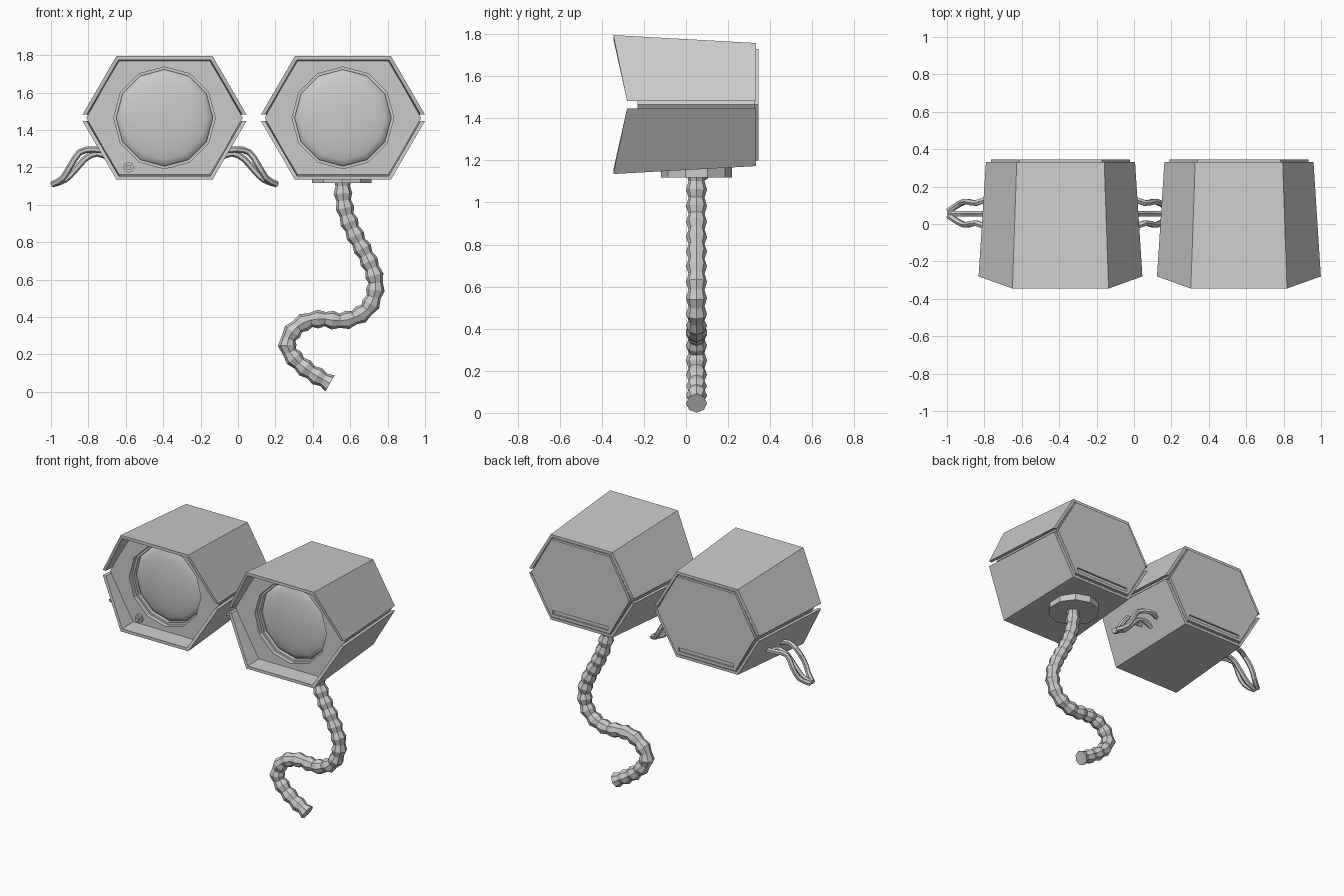
import bpy, bmesh
from math import sin, cos, pi, radians
from mathutils import Vector

if "Cube" in bpy.data.objects:
    bpy.data.objects.remove(bpy.data.objects["Cube"])

ZC = 1.465                 # height of the lamp axis
BACK = (0.91, 0.886)       # taper of the housing at the back


def loft(name, rings, cap=True):
    """Skin a list of equal-length closed rings."""
    bm = bmesh.new()
    vs = [[bm.verts.new(p) for p in r] for r in rings]
    n = len(rings[0])
    for a, b in zip(vs, vs[1:]):
        for i in range(n):
            j = (i + 1) % n
            bm.faces.new((a[i], a[j], b[j], b[i]))
    if cap:
        bm.faces.new(vs[0])
        bm.faces.new(vs[-1][::-1])
    bmesh.ops.recalc_face_normals(bm, faces=bm.faces)
    me = bpy.data.meshes.new(name)
    bm.to_mesh(me)
    bm.free()
    ob = bpy.data.objects.new(name, me)
    bpy.context.collection.objects.link(ob)
    return ob


def disc(cx, cz, r, y, n=12):
    return [(cx + r * cos(2 * pi * i / n), y, cz + r * sin(2 * pi * i / n)) for i in range(n)]


def hexagon(cx, y, w, t, h, sx=1, sz=1):
    pts = [(w, 0), (t, h), (-t, h), (-w, 0), (-t, -h), (t, -h)]
    return [(cx + x * sx, y, ZC + z * sz) for x, z in pts]


def cut(ob, cutter):
    m = ob.modifiers.new("cut", 'BOOLEAN')
    m.object = cutter
    m.solver = 'EXACT'
    bpy.context.view_layer.objects.active = ob
    bpy.ops.object.modifier_apply(modifier=m.name)
    bpy.data.objects.remove(cutter)


def resample(pts, n):
    """Catmull-Rom through pts, then n+1 evenly spaced points."""
    p = [Vector(q) for q in pts]
    p = [2 * p[0] - p[1]] + p + [2 * p[-1] - p[-2]]
    fine = []
    for a, b, c, d in zip(p, p[1:], p[2:], p[3:]):
        for k in range(12):
            t = k / 12
            fine.append(0.5 * (2 * b + (c - a) * t + (2 * a - 5 * b + 4 * c - d) * t ** 2
                               + (3 * b - a - 3 * c + d) * t ** 3))
    fine.append(p[-2])
    acc = [0]
    for a, b in zip(fine, fine[1:]):
        acc.append(acc[-1] + (b - a).length)
    out, j = [], 0
    for i in range(n + 1):
        s = acc[-1] * i / n
        while j < len(acc) - 2 and acc[j + 1] < s:
            j += 1
        out.append(fine[j].lerp(fine[j + 1], (s - acc[j]) / (acc[j + 1] - acc[j])))
    return out


def tube(name, path, radii, sides):
    rings = []
    for i, p in enumerate(path):
        t = (path[min(i + 1, len(path) - 1)] - path[max(i - 1, 0)]).normalized()
        u = t.cross(Vector((0, 1, 0))).normalized()
        v = u.cross(t)
        r = radii[i % len(radii)]
        rings.append([p + r * (u * cos(2 * pi * k / sides) + v * sin(2 * pi * k / sides))
                      for k in range(sides)])
    return loft(name, rings)


def shell(name, cx, up):
    """Half-hexagon hood panel with thickness; front lip slants back at the sides."""
    outer = [(-.438, .018), (-.257, .33), (.257, .33), (.438, .018)]
    inner = [(-.415, .018), (-.2455, .31), (.2455, .31), (.415, .018)]
    fy = [-.28, -.345, -.345, -.28]
    rings = []
    for o, i, y in zip(outer, inner, fy):
        rings.append([(cx + x * sx, yy, ZC + up * z * sz) for (x, z), yy, (sx, sz) in
                      ((o, y, (1, 1)), (o, .332, BACK), (i, .332, BACK), (i, y, (1, 1)))])
    return loft(name, rings)


# Two lamp housings
for side, cx in (("left", -.393), ("right", .561)):
    shell(side + "_upper_shell", cx, 1)
    shell(side + "_lower_shell", cx, -1)

    # inner body with a round lens bore
    body = loft(side + "_inner_body", [hexagon(cx, -.23, .418, .245, .305),
                                       hexagon(cx, .328, .418, .245, .305, *BACK)])
    cut(body, loft("bore_cutter", [disc(cx, ZC, .272, -.4), disc(cx, ZC, .272, -.17)]))

    # back cover with a slot near its lower edge
    plate = loft(side + "_back_cover", [hexagon(cx, .31, .372, .222, .265),
                                        hexagon(cx, .345, .372, .222, .265)])
    bpy.ops.mesh.primitive_cube_add(size=1, location=(cx, .345, ZC - .232))
    slot = bpy.context.object
    slot.scale = (.42, .024, .026)
    cut(plate, slot)

    # bezel step and domed lens
    loft(side + "_lens_bezel", [disc(cx, ZC, r, y) for r, y in
                                ((.272, -.165), (.272, -.2), (.258, -.2), (.258, -.165))], cap=False)
    dome = [disc(cx, ZC, .26 * cos(a), -.17 - .045 * sin(a))
            for a in (radians(k) for k in (0, 15, 30, 45, 60, 75, 87))]
    lens = loft(side + "_lens", dome)
    bpy.ops.object.select_all(action='DESELECT')
    lens.select_set(True)
    bpy.context.view_layer.objects.active = lens
    bpy.ops.object.shade_smooth_by_angle(angle=radians(40))

# Small knob on the left lamp's front frame
loft("knob_base", [disc(-.585, 1.2, .028, -.22, 8), disc(-.585, 1.2, .028, -.245, 8)])
loft("knob_tip", [disc(-.585, 1.2, .014, -.24, 8), disc(-.585, 1.2, .014, -.265, 8)])

# Three-strand bent wires on both sides of the left lamp (offsets from its axis)
strands = {
    "rear": [(.30, .125, 1.285), (.37, .14, 1.296), (.45, .112, 1.283), (.505, .12, 1.205),
             (.545, .105, 1.14), (.6, .068, 1.11)],
    "middle": [(.29, .055, 1.25), (.36, .055, 1.275), (.42, .055, 1.25), (.475, .055, 1.19),
               (.53, .055, 1.135), (.6, .055, 1.11)],
    "front": [(.30, -.01, 1.285), (.37, -.025, 1.296), (.45, .005, 1.283), (.505, -.005, 1.205),
              (.545, .01, 1.14), (.6, .045, 1.11)],
}
for s, side in ((-1, "left"), (1, "right")):
    for part, pts in strands.items():
        path = resample([(-.393 + s * x, y, z) for x, y, z in pts], 10)
        tube(f"{side}_wire_{part}", path, [.017], 6)

# Mounting flange under the right lamp
loft("hose_flange", [[(.555 + .168 * cos(pi * (k + .5) / 5), .05 + .168 * sin(pi * (k + .5) / 5), z)
                      for k in range(10)] for z in (1.118, 1.175)])

# Ribbed flexible hose
hose = [(.56, 1.14), (.562, 1.05), (.58, .95), (.625, .84), (.685, .73), (.727, .63),
        (.735, .55), (.705, .46), (.64, .405), (.55, .38), (.45, .39), (.36, .375),
        (.29, .32), (.263, .245), (.31, .17), (.39, .105), (.492, .045)]
tube("flexible_hose", resample([(x, .05, z) for x, z in hose], 40), [.05, .038], 8)
